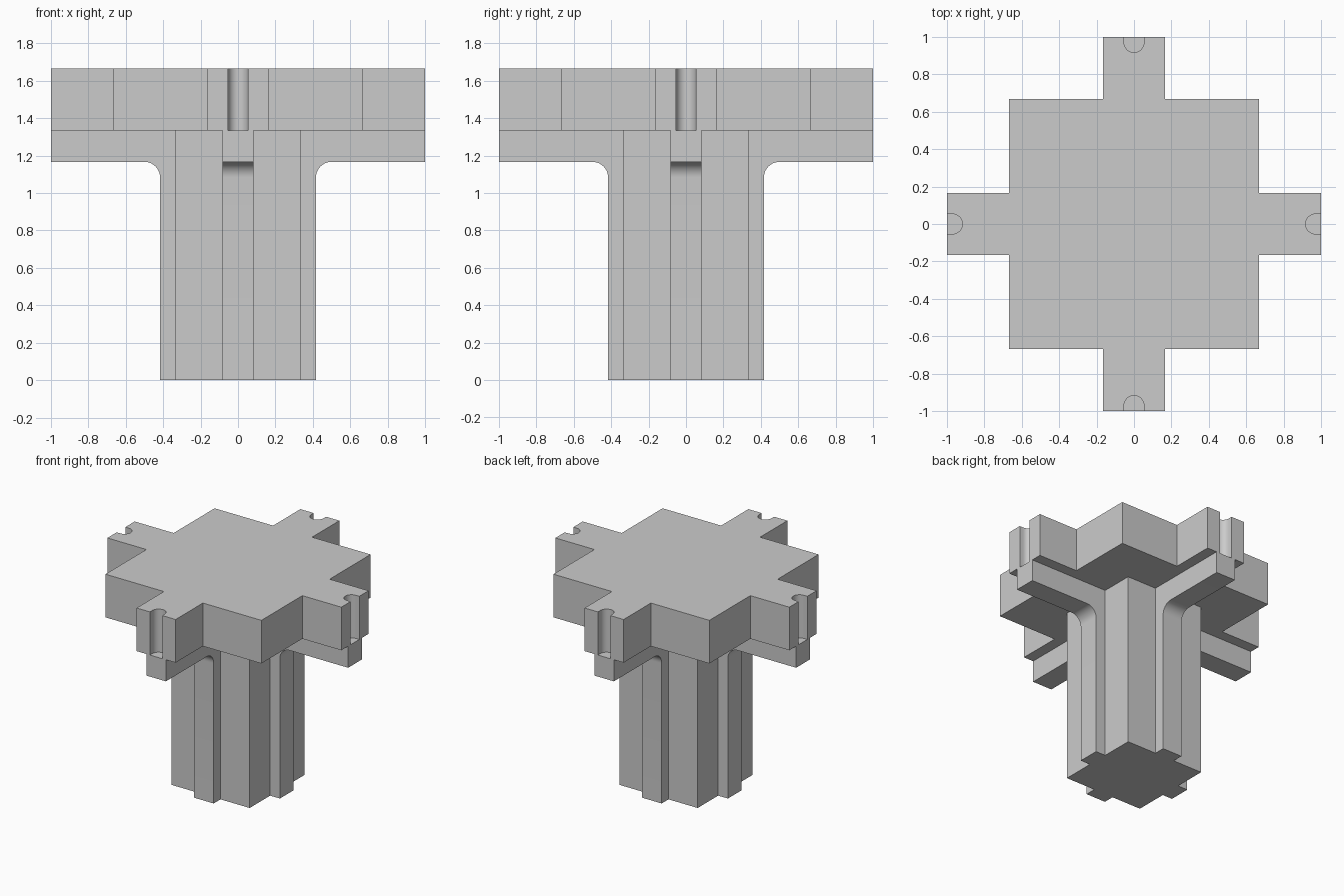
import bpy, bmesh
from math import sin, cos, pi, radians
from mathutils import Matrix, Vector

if "Cube" in bpy.data.objects:
    bpy.data.objects.remove(bpy.data.objects["Cube"])

U = 1 / 6  # design module


def arc(cx, cy, r, a0, a1, n):
    return [(cx + r * cos(a0 + (a1 - a0) * i / n),
             cy + r * sin(a0 + (a1 - a0) * i / n)) for i in range(n + 1)]


def prism(name, outline, height, matrix):
    """Extrude a 2D outline along local z, then place it with a matrix."""
    bm = bmesh.new()
    face = bm.faces.new([bm.verts.new((x, y, 0)) for x, y in outline])
    ext = bmesh.ops.extrude_face_region(bm, geom=[face])
    top = [v for v in ext["geom"] if isinstance(v, bmesh.types.BMVert)]
    bmesh.ops.translate(bm, verts=top, vec=(0, 0, height))
    bmesh.ops.transform(bm, matrix=matrix, verts=bm.verts)
    bmesh.ops.recalc_face_normals(bm, faces=bm.faces)
    mesh = bpy.data.meshes.new(name)
    bm.to_mesh(mesh)
    bm.free()
    obj = bpy.data.objects.new(name, mesh)
    bpy.context.collection.objects.link(obj)
    bpy.ops.object.select_all(action="DESELECT")
    obj.select_set(True)
    bpy.context.view_layer.objects.active = obj
    bpy.ops.object.shade_smooth_by_angle(angle=radians(30))
    return obj


# Square column
c = 2 * U
prism("column", [(-c, -c), (c, -c), (c, c), (-c, c)], 8 * U, Matrix())

# Cross-shaped top plate with a rounded groove in each arm end
r = 0.053
quarter = [(4 * U, -4 * U), (4 * U, -U), (1, -U), (1, -r)]
quarter += arc(1 - U / 2 + r, 0, r, 1.5 * pi, 0.5 * pi, 16)
quarter += [(1, r), (1, U), (4 * U, U)]
plate = []
for k in range(4):
    rot = Matrix.Rotation(k * pi / 2, 2)
    plate += [tuple(rot @ Vector(p)) for p in quarter]
prism("top_plate", plate, 2 * U, Matrix.Translation((0, 0, 8 * U)))

# Four filleted ribs running up the column and out under the arms
f = U / 2
rib = [(c, 0), (2.5 * U, 0)]
rib += arc(2.5 * U + f, 7 * U - f, f, pi, pi / 2, 12)
rib += [(1, 7 * U), (1, 8 * U), (c, 8 * U)]
upright = Matrix.Translation((0, U / 2, 0)) @ Matrix.Rotation(pi / 2, 4, "X")
for k, side in enumerate(("right", "back", "left", "front")):
    prism(side + "_rib", rib, U, Matrix.Rotation(k * pi / 2, 4, "Z") @ upright)
